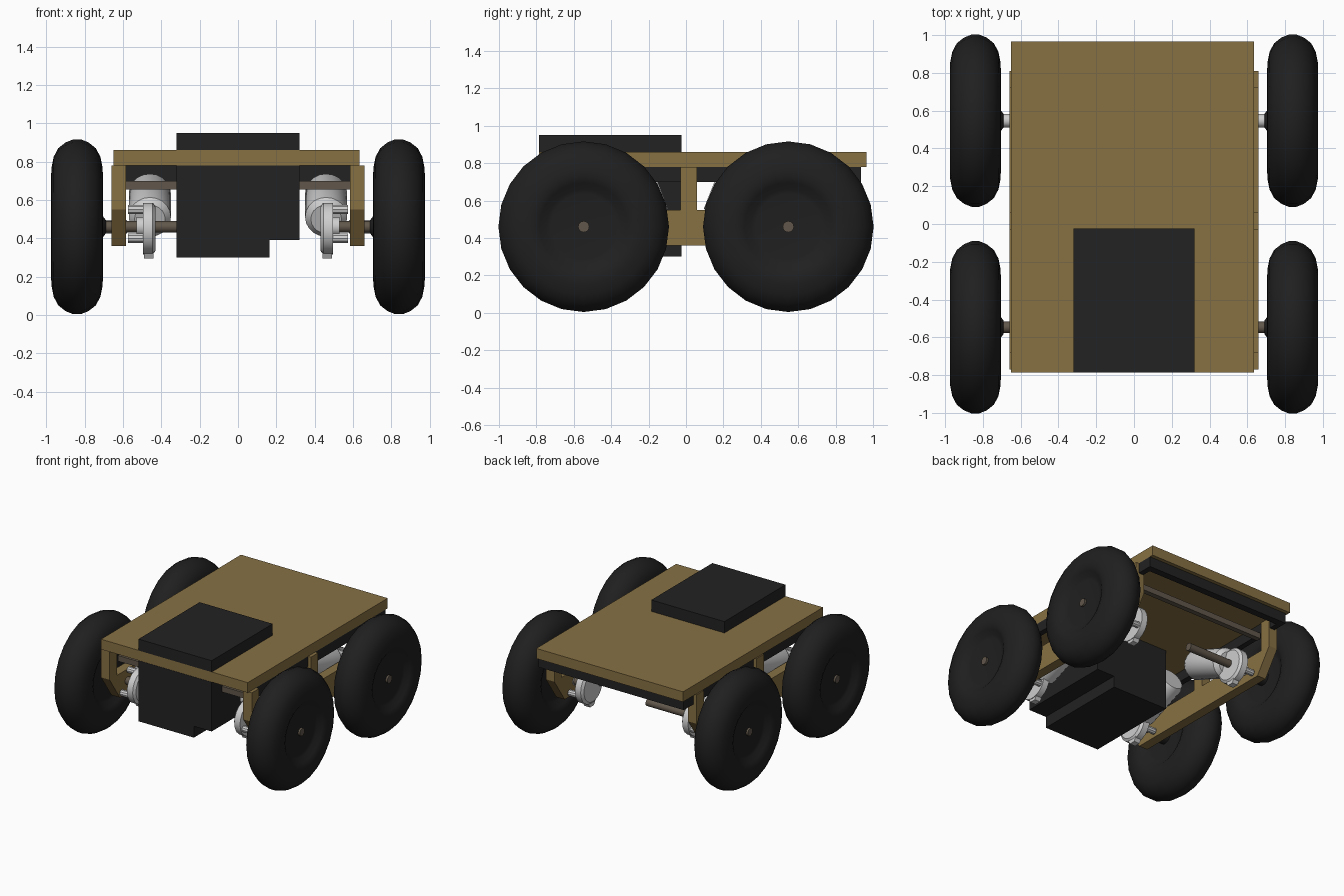
import bpy, bmesh, math
from mathutils import Vector

cube = bpy.data.objects.get("Cube")
if cube:
    bpy.data.objects.remove(cube)


def material(name, r, g, b):
    m = bpy.data.materials.new(name)
    m.use_nodes = True
    m.diffuse_color = (r, g, b, 1)
    m.node_tree.nodes["Principled BSDF"].inputs["Base Color"].default_value = (r, g, b, 1)
    return m


wood = material("wood", 0.245, 0.165, 0.057)
black = material("black plastic", 0.016, 0.016, 0.016)
rubber = material("black rubber", 0.014, 0.014, 0.014)
steel = material("dark steel", 0.12, 0.095, 0.07)
alloy = material("pale alloy", 0.62, 0.62, 0.62)


def finish(name, bm, mat, smooth=False):
    bmesh.ops.recalc_face_normals(bm, faces=bm.faces)
    me = bpy.data.meshes.new(name)
    bm.to_mesh(me)
    bm.free()
    me.materials.append(mat)
    ob = bpy.data.objects.new(name, me)
    bpy.context.collection.objects.link(ob)
    if smooth:
        bpy.ops.object.select_all(action='DESELECT')
        ob.select_set(True)
        bpy.context.view_layer.objects.active = ob
        bpy.ops.object.shade_smooth_by_angle(angle=math.radians(35))
    return ob


def prism(name, points, direction, mat):
    """Extrude a flat outline along a direction."""
    bm = bmesh.new()
    face = bm.faces.new([bm.verts.new(p) for p in points])
    ext = bmesh.ops.extrude_face_region(bm, geom=[face], use_keep_orig=True)
    verts = [g for g in ext["geom"] if isinstance(g, bmesh.types.BMVert)]
    bmesh.ops.translate(bm, verts=verts, vec=direction)
    return finish(name, bm, mat)


def box(name, x, y, z, mat):
    outline = [(x[0], y[0], z[0]), (x[1], y[0], z[0]), (x[1], y[1], z[0]), (x[0], y[1], z[0])]
    return prism(name, outline, (0, 0, z[1] - z[0]), mat)


def lathe(name, profile, start, axis, mat, sides=24, smooth=True):
    """Spin (radius, distance) pairs around an axis that begins at start."""
    bm = bmesh.new()
    rot = Vector(axis).to_track_quat('Z', 'Y')
    rings = []
    for r, d in profile:
        ring = []
        for i in range(sides):
            a = math.tau * i / sides
            p = Vector((r * math.cos(a), r * math.sin(a), d))
            ring.append(bm.verts.new(Vector(start) + rot @ p))
        rings.append(ring)
    for a, b in zip(rings, rings[1:]):
        for i in range(sides):
            j = (i + 1) % sides
            bm.faces.new((a[i], a[j], b[j], b[i]))
    bm.faces.new(rings[0])
    bm.faces.new(rings[-1])
    return finish(name, bm, mat, smooth)


def rod(name, a, b, r, mat, sides=16):
    axis = Vector(b) - Vector(a)
    return lathe(name, [(r, 0), (r, axis.length)], a, axis, mat, sides)


# Deck and the stepped control box passing through it
box("deck", (-0.65, 0.635), (-0.785, 0.965), (0.78, 0.86), wood)
box("control_box_lid", (-0.32, 0.32), (-0.787, -0.023), (0.86, 0.95), black)
section = [(-0.32, 0.30), (0.165, 0.30), (0.165, 0.39), (0.32, 0.39), (0.32, 0.78), (-0.32, 0.78)]
prism("control_box", [(x, -0.787, z) for x, z in section], (0, 0.762, 0), black)

# Black edging under the deck
box("rear_edging", (-0.635, 0.635), (0.88, 0.935), (0.70, 0.78), black)

# Cross bars between the side frames
for name, y in (("front_cross_bar", -0.66), ("rear_cross_bar", 0.67)):
    box(name, (-0.59, 0.59), (y, y + 0.04), (0.655, 0.70), steel)

# Side frame outline: chamfered rail with three posts
y0, y1, mid, post, low, sill, top = -0.77, 0.81, 0.015, 0.09, 0.36, 0.55, 0.78
frame = [(y0, sill), (y0 + 0.13, low), (y1 - 0.13, low), (y1, sill), (y1, top),
         (y1 - post, top), (y1 - post, sill), (mid + post / 2, sill), (mid + post / 2, top),
         (mid - post / 2, top), (mid - post / 2, sill), (y0 + post, sill), (y0 + post, top), (y0, top)]

# Wheel half profile, from the hub outward to the tread
half = [(0.175, 0.09), (0.20, 0.095), (0.235, 0.12), (0.27, 0.135), (0.31, 0.133),
        (0.365, 0.122), (0.41, 0.098), (0.44, 0.06), (0.456, 0.02)]
wheel_profile = [(r, -d) for r, d in half] + [(r, d) for r, d in reversed(half)]
AXLE_Z = 0.46

for side, s in (("left", 1), ("right", -1)):
    prism(side + "_side_frame", [(s * 0.585, y, z) for y, z in frame], (s * 0.075, 0, 0), wood)
    box(side + "_edging", sorted((s * 0.592, s * 0.635)), (-0.70, 0.93), (0.70, 0.78), black)

    for end, t in (("front", -1), ("rear", 1)):
        tag = end + "_" + side
        y = t * 0.547
        # Wheel, hub collar and axle
        lathe(tag + "_wheel", wheel_profile, (s * 0.84, y, AXLE_Z), (s, 0, 0), rubber, 24)
        lathe(tag + "_hub", [(0.035, 0), (0.055, 0.015), (0.06, 0.08)],
              (s * 0.69, y, AXLE_Z), (s, 0, 0), rubber, 16)
        inner = 0.45 if s > 0 else 0.05 * s
        rod(tag + "_axle", (inner, y, AXLE_Z), (s * 0.945, y, AXLE_Z), 0.03, steel)

        # Motor can sloping up toward the middle
        a = Vector((s * 0.46, t * 0.50, 0.50))
        b = Vector((s * 0.46, t * 0.13, 0.645))
        n = (b - a).length
        lathe(tag + "_motor", [(0.08, 0), (0.11, 0.03), (0.11, n - 0.03), (0.095, n)],
              a, b - a, alloy, 20)
        # Gearbox disc with mounting studs and a shaft boss
        lathe(tag + "_gearbox", [(0.115, 0), (0.135, 0.015), (0.135, 0.065)],
              (s * 0.43, y, 0.45), (s, 0, 0), alloy, 20)
        rod(tag + "_boss", (s * 0.49, y, AXLE_Z), (s * 0.53, y, AXLE_Z), 0.05, alloy)
        for i in range(3):
            ang = math.radians(90 + 120 * i)
            py, pz = y - t * 0.10 * math.cos(ang), 0.45 + 0.10 * math.sin(ang)
            rod(f"{tag}_stud_{i + 1}", (s * 0.48, py, pz), (s * 0.575, py, pz), 0.025, alloy, 10)
        # Lower mounting lug
        lug = [(y - 0.06, 0.36), (y - 0.025, 0.295), (y + 0.025, 0.295), (y + 0.06, 0.36)]
        prism(tag + "_lug", [(s * 0.44, py, pz) for py, pz in lug], (s * 0.05, 0, 0), alloy)
        if t > 0:
            rod(tag + "_sleeve", (s * 0.58, y, AXLE_Z), (s * 0.70, y, AXLE_Z), 0.036, alloy)
